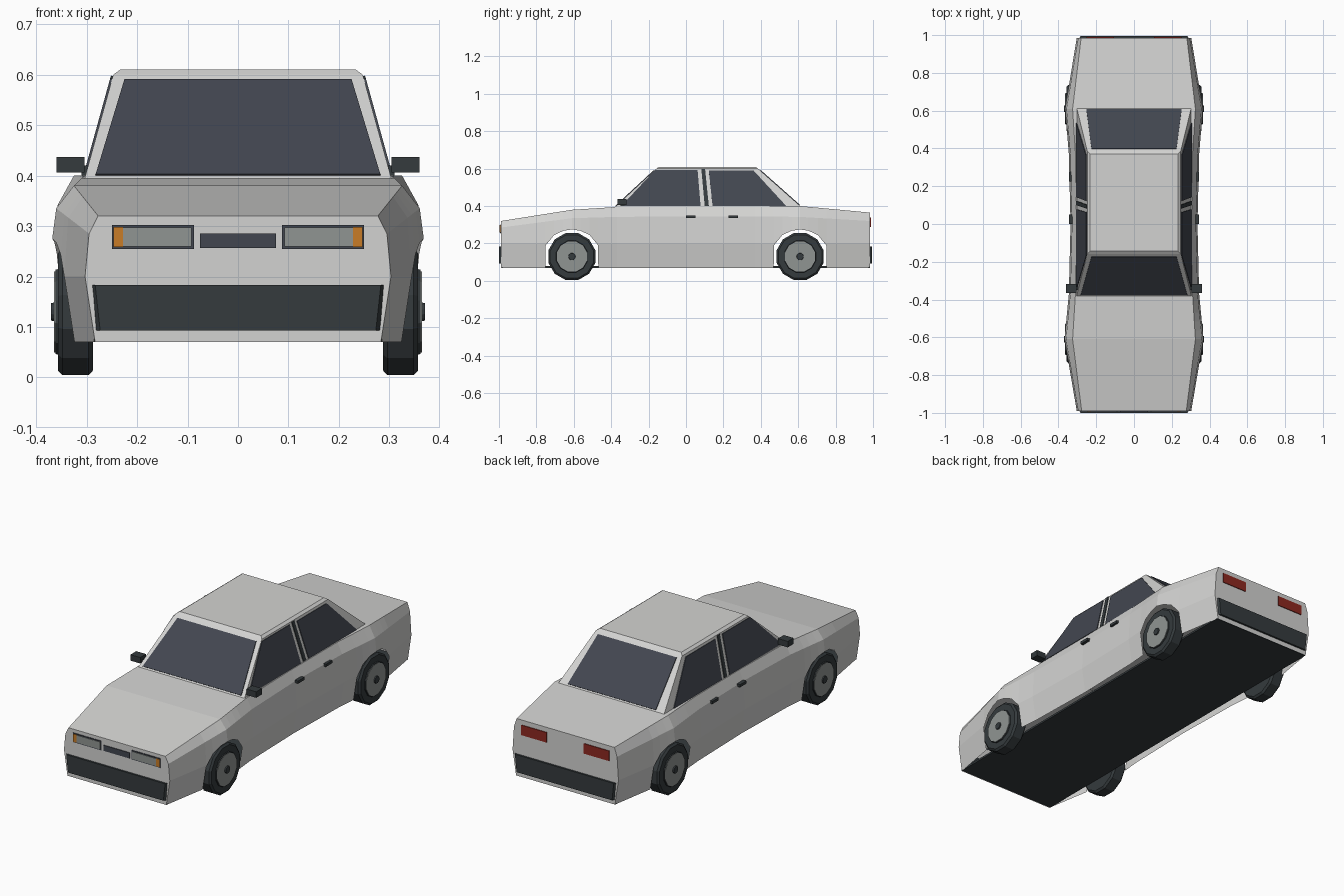
import bpy, bmesh, math
from mathutils import Vector

cube = bpy.data.objects.get("Cube")
if cube:
    bpy.data.objects.remove(cube, do_unlink=True)


def material(name, r, g, b):
    m = bpy.data.materials.new(name)
    m.use_nodes = True
    m.diffuse_color = (r, g, b, 1)
    m.node_tree.nodes["Principled BSDF"].inputs["Base Color"].default_value = (r, g, b, 1)
    return m


PAINT = material("silver_paint", .65, .65, .64)
GLASS = material("dark_glass", .055, .062, .08)
TRIM = material("black_trim", .035, .043, .047)
GREY = material("lamp_grey", .28, .3, .29)
AMBER = material("amber", .58, .2, .02)
RED = material("tail_red", .27, .022, .015)


def finish(name, bm, mat):
    bmesh.ops.recalc_face_normals(bm, faces=bm.faces[:])
    me = bpy.data.meshes.new(name)
    bm.to_mesh(me)
    bm.free()
    me.materials.append(mat)
    ob = bpy.data.objects.new(name, me)
    bpy.context.collection.objects.link(ob)
    return ob


def box(name, lo, hi, mat):
    bm = bmesh.new()
    bmesh.ops.create_cube(bm, size=1)
    for v in bm.verts:
        v.co = [(a + b) / 2 + c * (b - a) for a, b, c in zip(lo, hi, v.co)]
    return finish(name, bm, mat)


def plate(name, pts, out, mat, thick=.004):
    """Thin polygon raised from the surface along the direction 'out'."""
    bm = bmesh.new()
    shift = Vector(out).normalized() * thick
    low = [bm.verts.new(Vector(p) - shift * .3) for p in pts]
    high = [bm.verts.new(Vector(p) + shift) for p in pts]
    bm.faces.new(low)
    bm.faces.new(high)
    for i in range(len(pts)):
        j = (i + 1) % len(pts)
        bm.faces.new((low[i], low[j], high[j], high[i]))
    return finish(name, bm, mat)


# Body shell: lofted along the length, sills rising over the wheels
# y, widest half width, shoulder half width, belt height, deck height
STATIONS = [(-.99, .303, .277, .285, .32), (-.61, .368, .325, .335, .38),
            (-.37, .345, .31, .342, .395), (0, .336, .306, .345, .398),
            (.37, .345, .31, .345, .4), (.61, .365, .325, .342, .4),
            (.985, .303, .28, .32, .365)]
ARCH = [(-.141, .07), (-.14, .19), (-.095, .245), (-.045, .268), (0, .275),
        (.045, .268), (.095, .245), (.14, .19), (.141, .07)]
WHEEL_Y = .61


def at(y):
    for a, b in zip(STATIONS, STATIONS[1:]):
        if a[0] <= y <= b[0]:
            t = (y - a[0]) / (b[0] - a[0])
            return [p + (q - p) * t for p, q in zip(a, b)]


sections = [(s[0], .07) for s in STATIONS if abs(s[0]) != WHEEL_Y]
sections += [(c + y, z) for c in (-WHEEL_Y, WHEEL_Y) for y, z in ARCH]
bm = bmesh.new()
rings = []
for y, low in sorted(sections):
    _, w, s, belt, top = at(y)
    mid = max(.2, low)
    sill = w - .02 * (mid - low) / .13
    half = [(sill, low), (w, mid), (w - .008, belt), (s, top)]
    pts = half + [(-x, z) for x, z in reversed(half)]
    rings.append([bm.verts.new((x, y, z)) for x, z in pts])
for a, b in zip(rings, rings[1:]):
    for i in range(len(a) - 1):
        bm.faces.new((a[i], a[i + 1], b[i + 1], b[i]))
bm.faces.new(rings[0])
bm.faces.new(rings[-1])
bmesh.ops.remove_doubles(bm, verts=bm.verts[:], dist=.0004)
finish("body_shell", bm, PAINT)
box("floor_pan", (-.285, -.985, .07), (.285, .98, .08), TRIM)

# Cabin with a shallow chamfered roof
BASE, ROOF = .39, .6


def mix(a, b, z):
    return a + (b - a) * (z - BASE) / (ROOF - BASE)


def side_x(z):
    return mix(.305, .247, z)


def front_y(z):
    return mix(-.385, -.158, z)


def rear_y(z):
    return mix(.622, .385, z)


bm = bmesh.new()
layers = []
for z, inset in ((BASE, 0), (ROOF, 0), (.61, .014)):
    zz = min(z, ROOF)
    x, f, r = side_x(zz) - inset, front_y(zz) + inset, rear_y(zz) - inset
    layers.append([bm.verts.new(p) for p in ((-x, f, z), (x, f, z), (x, r, z), (-x, r, z))])
for a, b in zip(layers, layers[1:]):
    for i in range(4):
        j = (i + 1) % 4
        bm.faces.new((a[i], a[j], b[j], b[i]))
bm.faces.new(layers[-1])
finish("cabin", bm, PAINT)

# Windscreen and rear window
for name, fy, lo, hi, zlo, zhi, d in (("windscreen", front_y, .282, .225, .4, .588, -1),
                                      ("rear_window", rear_y, .252, .225, .405, .59, 1)):
    pts = [(-lo, fy(zlo), zlo), (lo, fy(zlo), zlo), (hi, fy(zhi), zhi), (-hi, fy(zhi), zhi)]
    plate(name, pts, (0, d, 1), GLASS)

# Side windows, door pillars, handles and mirrors
SIDE = {"front_side_window": (GLASS, [(-.345, .4), (-.165, .592), (.062, .592), (.078, .4)]),
        "door_pillar": (TRIM, [(.1, .4), (.082, .597), (.102, .597), (.122, .4)]),
        "rear_side_window": (GLASS, [(.142, .4), (.122, .588), (.362, .588), (.535, .4)])}
for s, label in ((1, "left"), (-1, "right")):
    for name, (mat, prof) in SIDE.items():
        pts = [(s * side_x(z), y, z) for y, z in prof]
        plate(f"{label}_{name}", pts, (s, 0, .28), mat)
    for y, name in ((.025, "front"), (.252, "rear")):
        xs = sorted((s * .325, s * .345))
        box(f"{label}_{name}_handle", (xs[0], y - .026, .336), (xs[1], y + .026, .35), TRIM)
    xs = sorted((s * .304, s * .36))
    box(f"{label}_mirror", (xs[0], -.365, .406), (xs[1], -.318, .437), TRIM)
    xs = sorted((s * .275, s * .31))
    box(f"{label}_mirror_arm", (xs[0], -.35, .4), (xs[1], -.33, .42), TRIM)


# Lamps and grille
def panel(name, x0, x1, z0, z1, y, mat, thick=.004):
    pts = [(x0, y, z0), (x1, y, z0), (x1, y, z1), (x0, y, z1)]
    plate(name, pts, (0, y, 0), mat, thick)


panel("grille", -.075, .075, .256, .285, -.99, GLASS)
for s, label in ((1, "left"), (-1, "right")):
    panel(f"{label}_headlamp_frame", s * .087, s * .25, .254, .302, -.99, GLASS, .003)
    panel(f"{label}_headlamp", s * .092, s * .228, .259, .297, -.99, GREY, .006)
    panel(f"{label}_indicator", s * .228, s * .247, .258, .298, -.99, AMBER, .006)
    panel(f"{label}_tail_lamp", s * .105, s * .252, .288, .34, .985, RED)

# Bumpers, narrowing towards the bottom and outer face
for y, name in ((-.987, "front_bumper"), (.982, "rear_bumper")):
    d = math.copysign(1, y)
    bm = bmesh.new()
    back, face = [[bm.verts.new((x, yy, z)) for x, z in
                   ((-lo, .093), (lo, .093), (hi, .183), (-hi, .183))]
                  for yy, lo, hi in ((y, .283, .29), (y + d * .013, .273, .283))]
    bm.faces.new(back)
    bm.faces.new(face)
    for i in range(4):
        j = (i + 1) % 4
        bm.faces.new((back[i], back[j], face[j], face[i]))
    finish(name, bm, TRIM)


# Wheels: twelve-sided lathed rings around the x axis
def lathe(name, prof, s, y, mat, sides=12):
    bm = bmesh.new()
    loops = []
    for x, r in prof:
        angles = [2 * math.pi * (i + .5) / sides for i in range(sides)]
        loops.append([bm.verts.new((s * x, y + r * math.cos(a), .13 + r * math.sin(a)))
                      for a in angles])
    for a, b in zip(loops, loops[1:]):
        for i in range(sides):
            j = (i + 1) % sides
            bm.faces.new((a[i], a[j], b[j], b[i]))
    bm.faces.new(loops[0])
    bm.faces.new(loops[-1])
    finish(name, bm, mat)


for s, label in ((1, "left"), (-1, "right")):
    for y, end in ((-WHEEL_Y, "front"), (WHEEL_Y, "rear")):
        tag = f"{end}_{label}"
        lathe(tag + "_tyre", [(.287, .12), (.296, .13), (.348, .13), (.357, .12)], s, y, TRIM)
        lathe(tag + "_rim", [(.35, .09), (.362, .086)], s, y, TRIM)
        lathe(tag + "_wheel_disc", [(.36, .083), (.364, .083)], s, y, GREY)
        lathe(tag + "_hub", [(.36, .02), (.37, .018)], s, y, TRIM)
